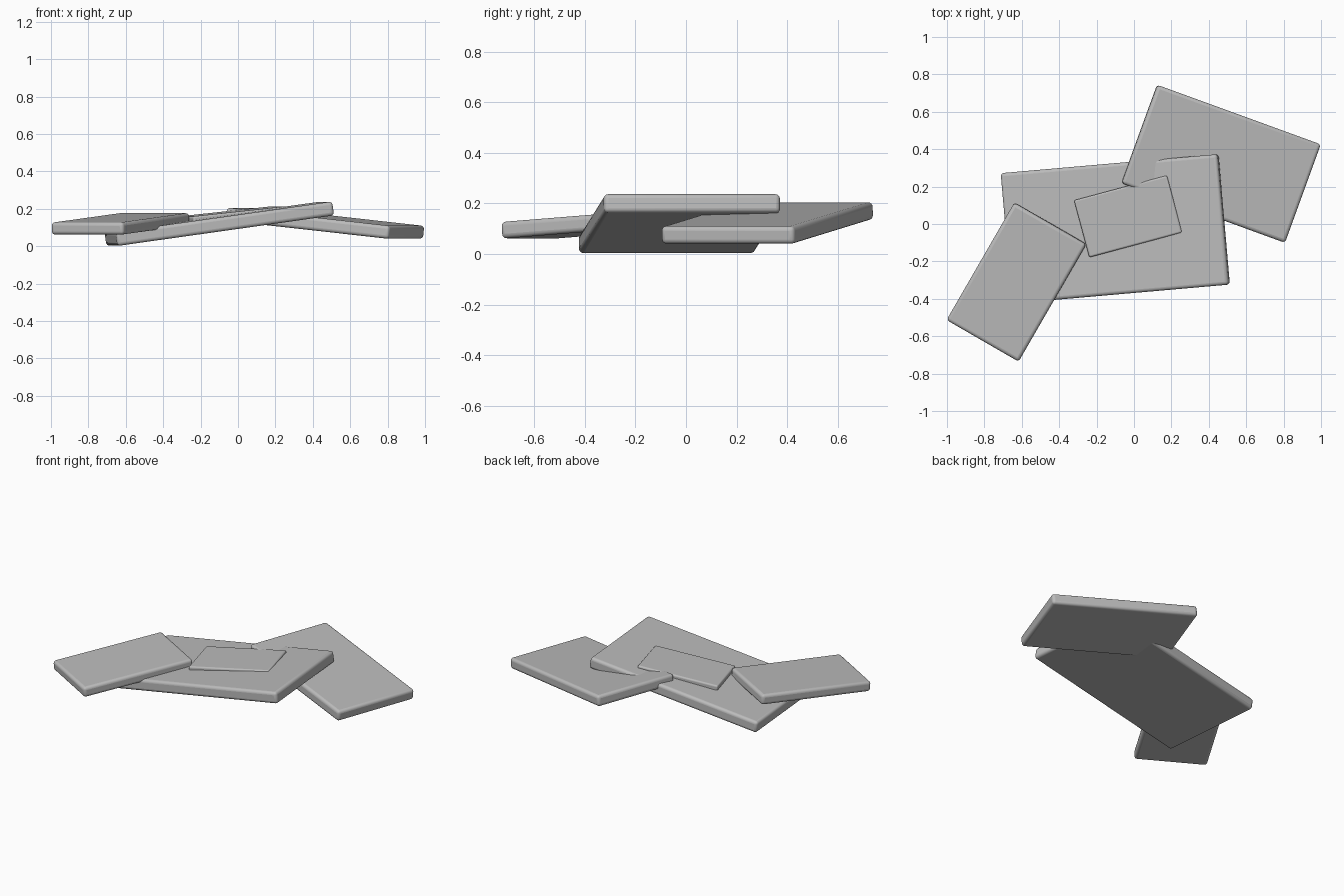
import bpy
from math import radians

if "Cube" in bpy.data.objects:
    bpy.data.objects.remove(bpy.data.objects["Cube"])

grey = bpy.data.materials.new("stone grey")
grey.diffuse_color = (0.5, 0.5, 0.5, 1)
grey.use_nodes = True
grey.node_tree.nodes["Principled BSDF"].inputs["Base Color"].default_value = grey.diffuse_color


def slab(name, size, centre, tilt, yaw, radius=0.018):
    """Rounded slab: raised at its +x end by tilt, then turned by yaw."""
    bpy.ops.mesh.primitive_cube_add(size=1, location=centre)
    ob = bpy.context.object
    ob.name = name
    ob.scale = size
    bpy.ops.object.transform_apply(location=False, rotation=False, scale=True)
    ob.rotation_euler = (0, radians(-tilt), radians(yaw))
    ob.data.materials.append(grey)
    bevel = ob.modifiers.new("rounded edges", "BEVEL")
    bevel.width = radius
    bevel.segments = 4
    bpy.ops.object.shade_smooth_by_angle(angle=radians(40))
    return ob


# Large middle slab, rising to the right
slab("main_slab", (1.175, 0.70, 0.075), (-0.10, -0.026, 0.12), 8, 5)
# Back right slab, leaning onto the main slab
slab("right_slab", (0.934, 0.56, 0.07), (0.465, 0.322, 0.1225), -6, -20)
# Front left slab, resting on the low end
slab("left_slab", (0.726, 0.445, 0.066), (-0.628, -0.31, 0.119), 4, 60)
# Small slab on top in the middle
slab("small_slab", (0.517, 0.316, 0.05), (-0.03, 0.041, 0.161), 6, 15, 0.01)
